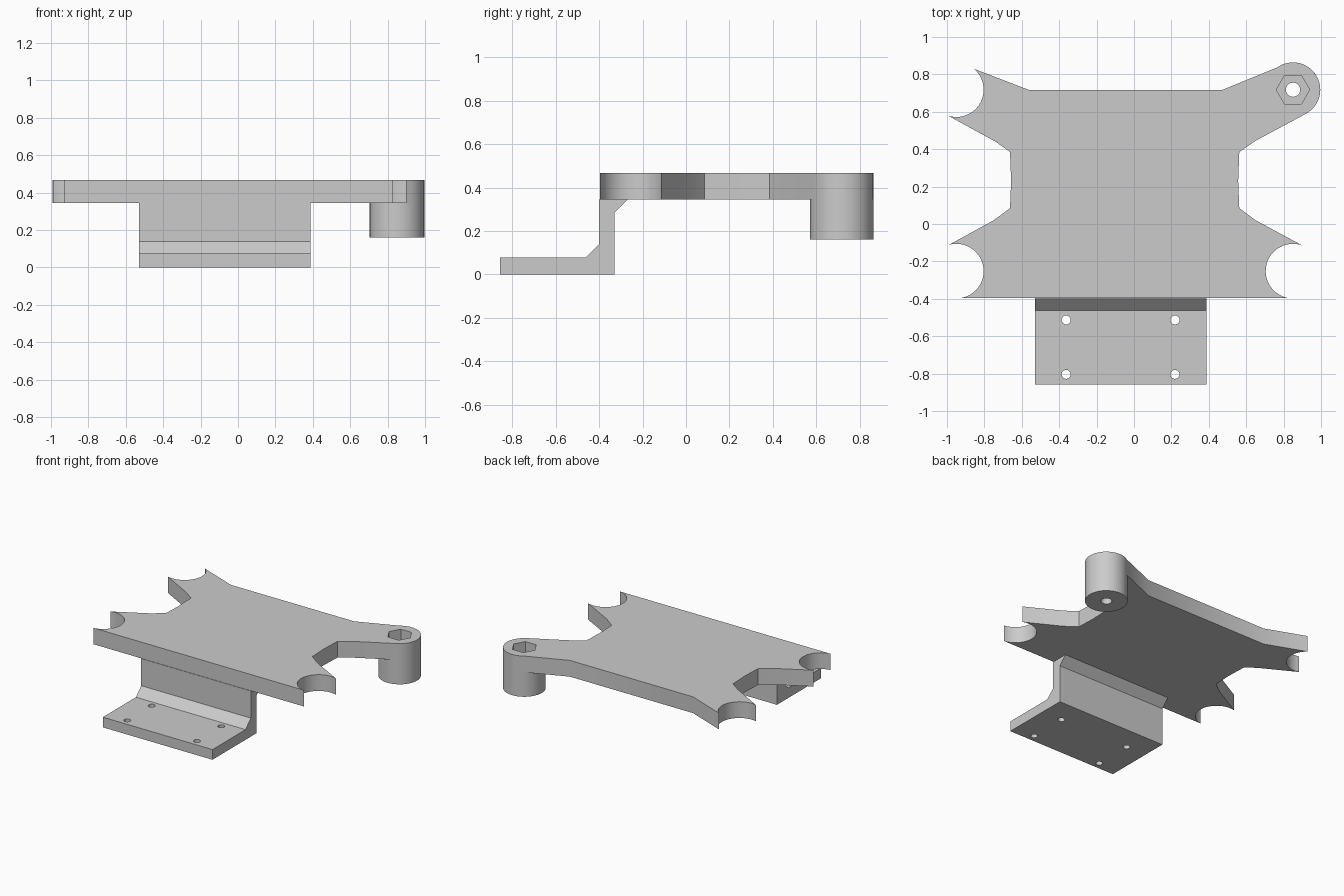
import bpy
import bmesh
from math import cos, sin, radians, pi
from mathutils import Matrix, Vector

cube = bpy.data.objects.get("Cube")
if cube:
    bpy.data.objects.remove(cube, do_unlink=True)

grey = bpy.data.materials.new("light grey plastic")
grey.use_nodes = True
grey.diffuse_color = (0.6, 0.6, 0.6, 1)
grey.node_tree.nodes["Principled BSDF"].inputs["Base Color"].default_value = (0.6, 0.6, 0.6, 1)

PLATE_BOTTOM, PLATE_TOP = 0.345, 0.468
BOSS_BOTTOM = 0.16
BOSS_R = 0.146
BOSS = (0.85, 0.718)


def arc(centre, start, end, radius=BOSS_R, steps=24):
    """Points along an arc, angles in degrees."""
    angles = [radians(start + (end - start) * i / steps) for i in range(steps + 1)]
    return [(centre[0] + radius * cos(a), centre[1] + radius * sin(a)) for a in angles]


def prism(name, outline, low, high, along_x=False):
    """Extrude an outline along z, or a (y, z) profile along x."""
    bm = bmesh.new()
    place = (lambda p: (low, p[0], p[1])) if along_x else (lambda p: (p[0], p[1], low))
    face = bm.faces.new([bm.verts.new(place(p)) for p in outline])
    extruded = bmesh.ops.extrude_face_region(bm, geom=[face])["geom"]
    shift = Vector((high - low, 0, 0)) if along_x else Vector((0, 0, high - low))
    bmesh.ops.translate(bm, vec=shift, verts=[v for v in extruded if isinstance(v, bmesh.types.BMVert)])
    bmesh.ops.recalc_face_normals(bm, faces=bm.faces)
    mesh = bpy.data.meshes.new(name)
    bm.to_mesh(mesh)
    bm.free()
    mesh.materials.append(grey)
    obj = bpy.data.objects.new(name, mesh)
    bpy.context.collection.objects.link(obj)
    return obj


def activate(obj):
    bpy.ops.object.select_all(action="DESELECT")
    obj.select_set(True)
    bpy.context.view_layer.objects.active = obj


def cut(obj, cutters):
    activate(obj)
    for cutter in cutters:
        mod = obj.modifiers.new("hole", "BOOLEAN")
        mod.operation = "DIFFERENCE"
        mod.solver = "EXACT"
        mod.object = cutter
        bpy.ops.object.modifier_apply(modifier=mod.name)


def circle(centre, radius, sides):
    return arc(centre, 0, 360, radius, sides)[:-1]


# Top plate with three scalloped corners and one rounded arm
outline = (
    arc((-0.95, -0.252), 106, -82)
    + arc((0.85, -0.252), 262, 70)
    + [(0.65, 0.02), (0.563, 0.085), (0.557, 0.23), (0.563, 0.385), (0.65, 0.445)]
    + arc(BOSS, -62, 125)
    + [(0.47, 0.716), (-0.56, 0.716)]
    + arc((-0.95, 0.718), 50, -107)
    + [(-0.74, 0.44), (-0.663, 0.385), (-0.657, 0.23), (-0.663, 0.085), (-0.75, 0.02)]
)
plate = prism("top_plate", outline, PLATE_BOTTOM, PLATE_TOP)

# Round boss under the arm
boss = prism("corner_boss", circle(BOSS, BOSS_R, 48), BOSS_BOTTOM, PLATE_BOTTOM)

# Stepped bracket with chamfered inner corners
profile = [(-0.858, 0), (-0.33, 0), (-0.33, 0.285), (-0.27, PLATE_BOTTOM),
           (-0.4, PLATE_BOTTOM), (-0.4, 0.14), (-0.463, 0.077), (-0.858, 0.077)]
bracket = prism("mounting_bracket", profile, -0.53, 0.387, along_x=True)

# Hexagonal nut pocket and bolt hole
pocket = prism("nut_pocket_cutter", circle(BOSS, 0.089, 6), 0.3, 0.6)
bolt = prism("bolt_hole_cutter", circle(BOSS, 0.038, 24), 0, 0.6)
cut(plate, [pocket])
cut(boss, [pocket, bolt])

# Four screw holes in the bracket foot
screws = [prism("screw_hole_cutter", circle((x, y), 0.024, 20), -0.1, 0.2)
          for x in (-0.363, 0.219) for y in (-0.513, -0.804)]
cut(bracket, screws)

for cutter in [pocket, bolt] + screws:
    bpy.data.objects.remove(cutter, do_unlink=True)

for part in (plate, boss, bracket):
    activate(part)
    bpy.ops.object.shade_smooth_by_angle(angle=radians(25))
